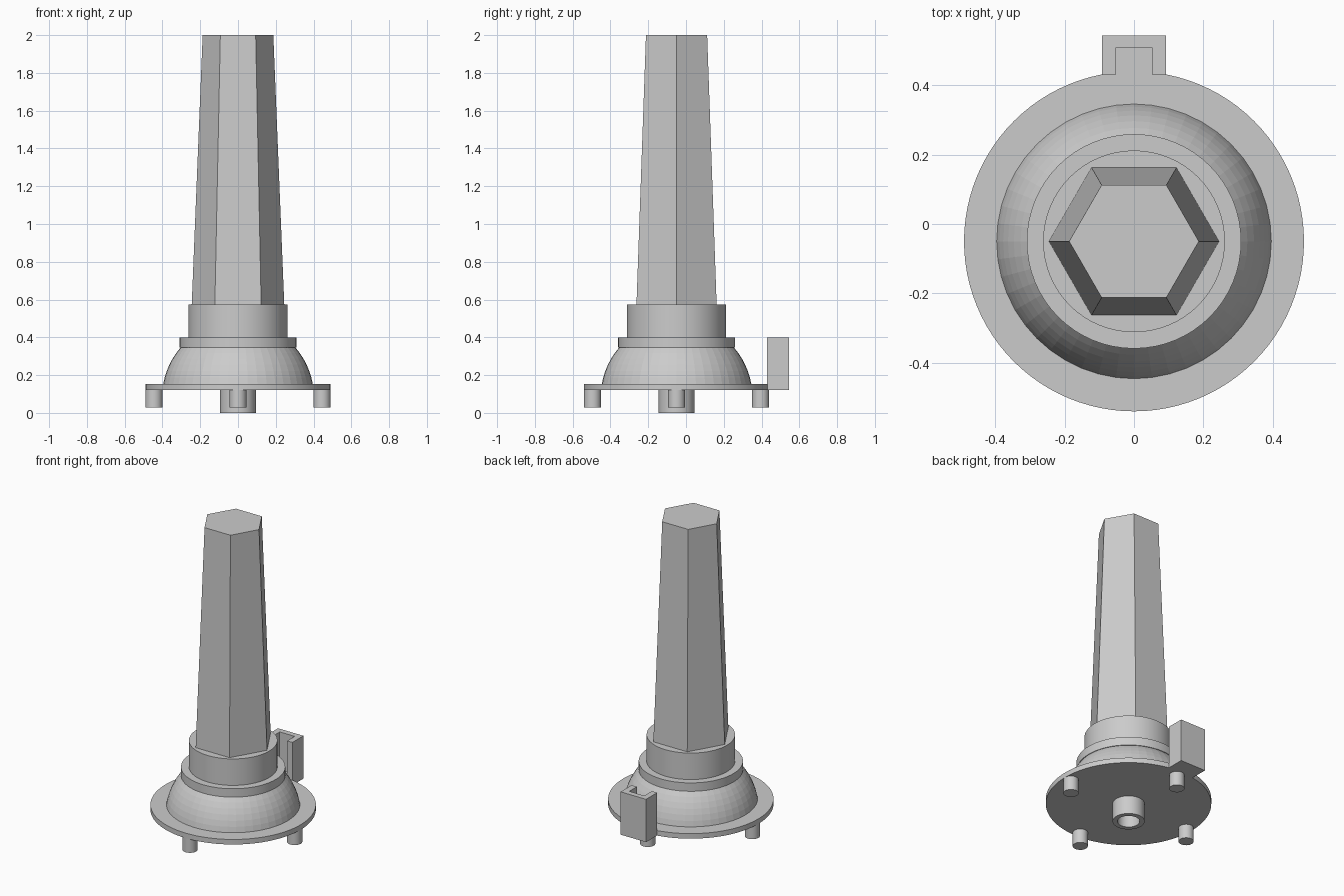
import bpy, bmesh, math

cube = bpy.data.objects.get("Cube")
if cube:
    bpy.data.objects.remove(cube, do_unlink=True)

AXIS_Y = -0.05      # the turned body sits slightly forward of the centre
SIDES = 64

grey = bpy.data.materials.new("plain grey")
grey.use_nodes = True
COLOUR = (0.6, 0.6, 0.6, 1)
grey.diffuse_color = COLOUR
grey.node_tree.nodes["Principled BSDF"].inputs["Base Color"].default_value = COLOUR


def finish(name, bm, smooth=False):
    bmesh.ops.recalc_face_normals(bm, faces=bm.faces)
    mesh = bpy.data.meshes.new(name)
    bm.to_mesh(mesh)
    bm.free()
    mesh.materials.append(grey)
    ob = bpy.data.objects.new(name, mesh)
    bpy.context.collection.objects.link(ob)
    if smooth:
        bpy.ops.object.select_all(action="DESELECT")
        ob.select_set(True)
        bpy.context.view_layer.objects.active = ob
        bpy.ops.object.shade_smooth_by_angle(angle=math.radians(30))
    return ob


def lathe(name, profile, x=0, y=AXIS_Y, sides=SIDES, smooth=True, loop=False):
    """Turn (radius, z) points about a vertical axis; cap the ends or join them."""
    bm = bmesh.new()
    rings = []
    for r, z in profile:
        rings.append([bm.verts.new((x + r * math.cos(math.tau * i / sides),
                                    y + r * math.sin(math.tau * i / sides), z))
                      for i in range(sides)])
    pairs = list(zip(rings, rings[1:]))
    if loop:
        pairs.append((rings[-1], rings[0]))
    else:
        bm.faces.new(rings[0])
        bm.faces.new(rings[-1])
    for a, b in pairs:
        for i in range(sides):
            j = (i + 1) % sides
            bm.faces.new((a[i], a[j], b[j], b[i]))
    return finish(name, bm, smooth)


# Round base plate
lathe("base_plate", [(0.49, 0.12), (0.49, 0.153)], sides=96)

# Faceted dome, a slice of a sphere
R, CZ = 0.402, 0.083
low, high = math.asin((0.153 - CZ) / R), math.asin((0.345 - CZ) / R)
steps = 6
dome = [(R * math.cos(a), CZ + R * math.sin(a))
        for a in (low + (high - low) * i / steps for i in range(steps + 1))]
lathe("dome", dome, sides=48, smooth=False)

# Stepped rings and tapered hexagonal column
lathe("lower_ring", [(0.309, 0.345), (0.309, 0.4)])
lathe("collar", [(0.262, 0.4), (0.262, 0.573)])
lathe("hexagonal_column", [(0.245, 0.573), (0.187, 2.0)], sides=6, smooth=False)

# Hollow socket under the plate
lathe("centre_socket", [(0.095, 0.0), (0.095, 0.12), (0.066, 0.12), (0.066, 0.0)], loop=True)

# Four feet
for name, dx, dy in (("left", 1, 0), ("right", -1, 0), ("front", 0, -1), ("back", 0, 1)):
    lathe(name + "_foot", [(0.045, 0.028), (0.045, 0.12)],
          x=0.445 * dx, y=AXIS_Y + 0.445 * dy, sides=32)


# Rear clip: a U-shaped channel, open to the front and top, with a closed floor
def prism(name, outline, z0, z1):
    bm = bmesh.new()
    face = bm.faces.new([bm.verts.new((x, y, z0)) for x, y in outline])
    up = bmesh.ops.extrude_face_region(bm, geom=[face])["geom"]
    verts = [v for v in up if isinstance(v, bmesh.types.BMVert)]
    bmesh.ops.translate(bm, verts=verts, vec=(0, 0, z1 - z0))
    return finish(name, bm)


W, S, FRONT, SLOT, BACK = 0.092, 0.054, 0.43, 0.508, 0.544
prism("clip_floor", [(-W, FRONT), (W, FRONT), (W, BACK), (-W, BACK)], 0.12, 0.153)
prism("clip_channel", [(-W, FRONT), (-S, FRONT), (-S, SLOT), (S, SLOT),
                       (S, FRONT), (W, FRONT), (W, BACK), (-W, BACK)], 0.153, 0.4)
